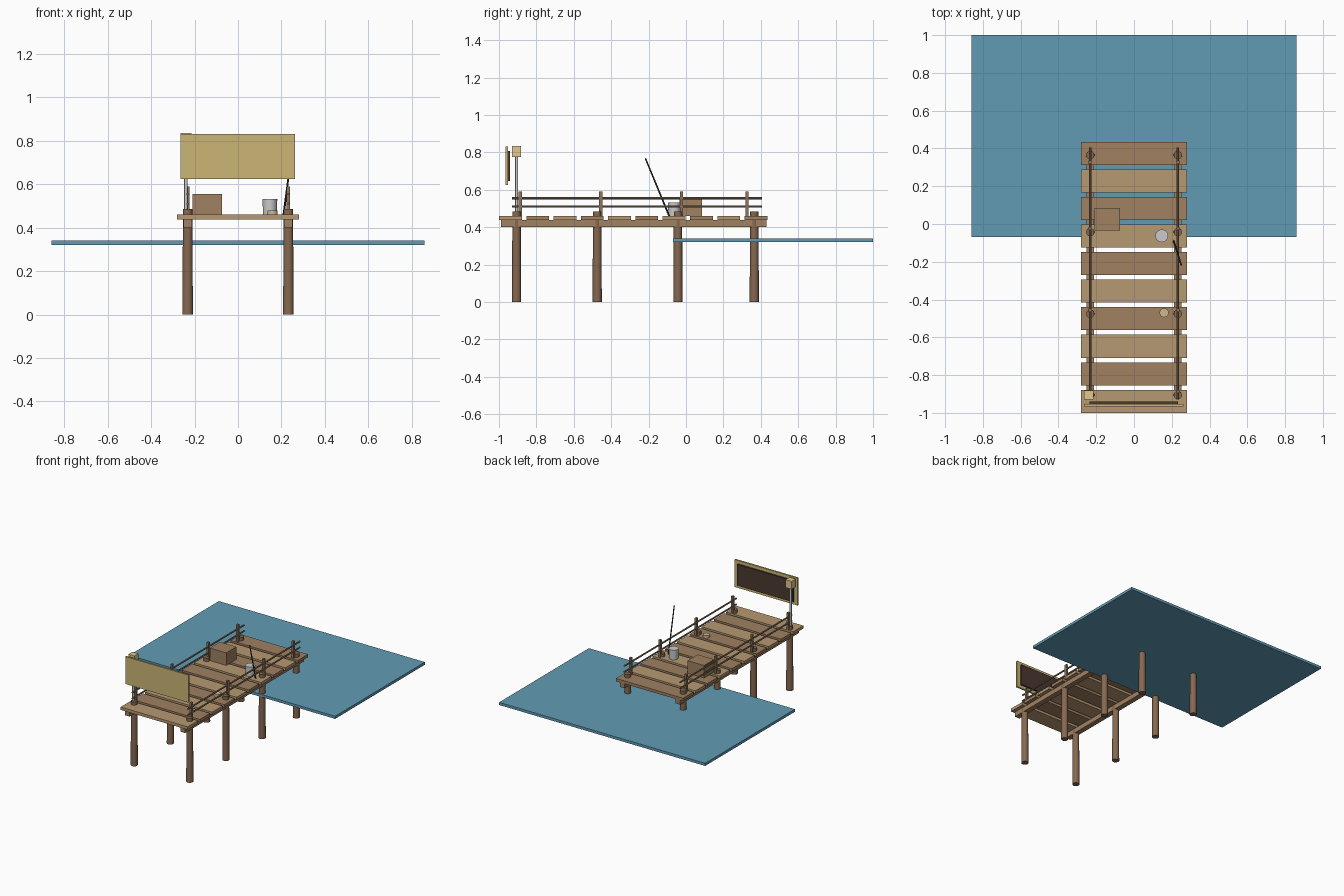
import bpy
import math
from mathutils import Vector

if "Cube" in bpy.data.objects:
    bpy.data.objects.remove(bpy.data.objects["Cube"])


def material(name, r, g, b):
    m = bpy.data.materials.new(name)
    m.diffuse_color = (r, g, b, 1)
    m.use_nodes = True
    m.node_tree.nodes["Principled BSDF"].inputs["Base Color"].default_value = m.diffuse_color
    return m


WATER = material("water", 0.12, 0.33, 0.46)
DARK_WOOD = material("dark_wood", 0.35, 0.22, 0.12)
LIGHT_WOOD = material("light_wood", 0.47, 0.32, 0.17)
PILE_WOOD = material("pile_wood", 0.24, 0.14, 0.08)
RAIL_WOOD = material("rail_wood", 0.27, 0.18, 0.11)
SIGN_YELLOW = material("sign_yellow", 0.60, 0.47, 0.18)
PANEL_BROWN = material("panel_brown", 0.07, 0.04, 0.03)
LAMP_CREAM = material("lamp_cream", 0.75, 0.58, 0.28)
ROPE = material("rope", 0.62, 0.48, 0.28)
ROD = material("rod", 0.05, 0.04, 0.03)


def box(name, x, y, z, mat):
    """Box from (min, max) ranges on each axis."""
    bpy.ops.mesh.primitive_cube_add(size=1, location=[sum(r) / 2 for r in (x, y, z)])
    o = bpy.context.object
    o.name = name
    o.scale = [r[1] - r[0] for r in (x, y, z)]
    bpy.ops.object.transform_apply(location=False, rotation=False, scale=True)
    o.data.materials.append(mat)
    return o


def rod(name, a, b, r1, r2, mat=None, sides=12):
    """Round, optionally tapered bar from point a to point b."""
    a, b = Vector(a), Vector(b)
    d = b - a
    bpy.ops.mesh.primitive_cone_add(vertices=sides, radius1=r1, radius2=r2,
                                    depth=d.length, location=(a + b) / 2)
    o = bpy.context.object
    o.name = name
    o.rotation_euler = d.to_track_quat('Z', 'Y').to_euler()
    bpy.ops.object.shade_smooth_by_angle(angle=math.radians(40))
    if mat:
        o.data.materials.append(mat)
    return o


# Water sheet
box("water", (-0.86, 0.86), (-0.07, 1.0), (0.32, 0.34), WATER)

# Deck planks, alternating in tone
for i in range(10):
    y = -0.939 + i * 0.1459
    box(f"deck_plank_{i}", (-0.28, 0.28), (y - 0.061, y + 0.061), (0.438, 0.46),
        DARK_WOOD if i % 2 else LIGHT_WOOD)

# Beams, piles, rail posts and rails on both sides
for side, s in (("left", -1), ("right", 1)):
    x = 0.232 * s
    box(f"{side}_beam", (x - 0.02, x + 0.02), (-0.99, 0.43), (0.402, 0.438), DARK_WOOD)
    for i, y in enumerate((-0.906, -0.475, -0.043, 0.365)):
        rod(f"{side}_pile_{i}", (x, y, 0), (x, y, 0.485), 0.025, 0.022, PILE_WOOD, 14)
    for i, y in enumerate((-0.887, -0.456, -0.024, 0.326)):
        box(f"{side}_rail_post_{i}", (x - 0.008, x + 0.008), (y - 0.009, y + 0.009),
            (0.46, 0.59), RAIL_WOOD)
    for i, z in enumerate((0.51, 0.555)):
        rod(f"{side}_rail_{i}", (x, -0.93, z), (x, 0.405, z), 0.006, 0.006, RAIL_WOOD, 8)

# Lantern on its pole
rod("lamp_pole", (-0.24, -0.905, 0.46), (-0.24, -0.905, 0.78), 0.008, 0.008)
box("lantern", (-0.265, -0.215), (-0.929, -0.881), (0.775, 0.835), LAMP_CREAM)

# Sign board with dark back panel
box("sign_board", (-0.265, 0.262), (-0.966, -0.953), (0.625, 0.832), SIGN_YELLOW)
box("sign_back_panel", (-0.236, 0.233), (-0.953, -0.94), (0.648, 0.808), PANEL_BROWN)

# Crate, bucket, rope coil and fishing rod on the deck
box("crate", (-0.21, -0.073), (-0.035, 0.085), (0.46, 0.555), DARK_WOOD)
rod("bucket", (0.147, -0.063, 0.46), (0.147, -0.063, 0.533), 0.032, 0.034, None, 20)
rod("rope_coil", (0.159, -0.47, 0.46), (0.159, -0.47, 0.48), 0.024, 0.024, ROPE, 20)
rod("fishing_rod", (0.21, -0.09, 0.46), (0.25, -0.217, 0.768), 0.005, 0.004, ROD, 8)
